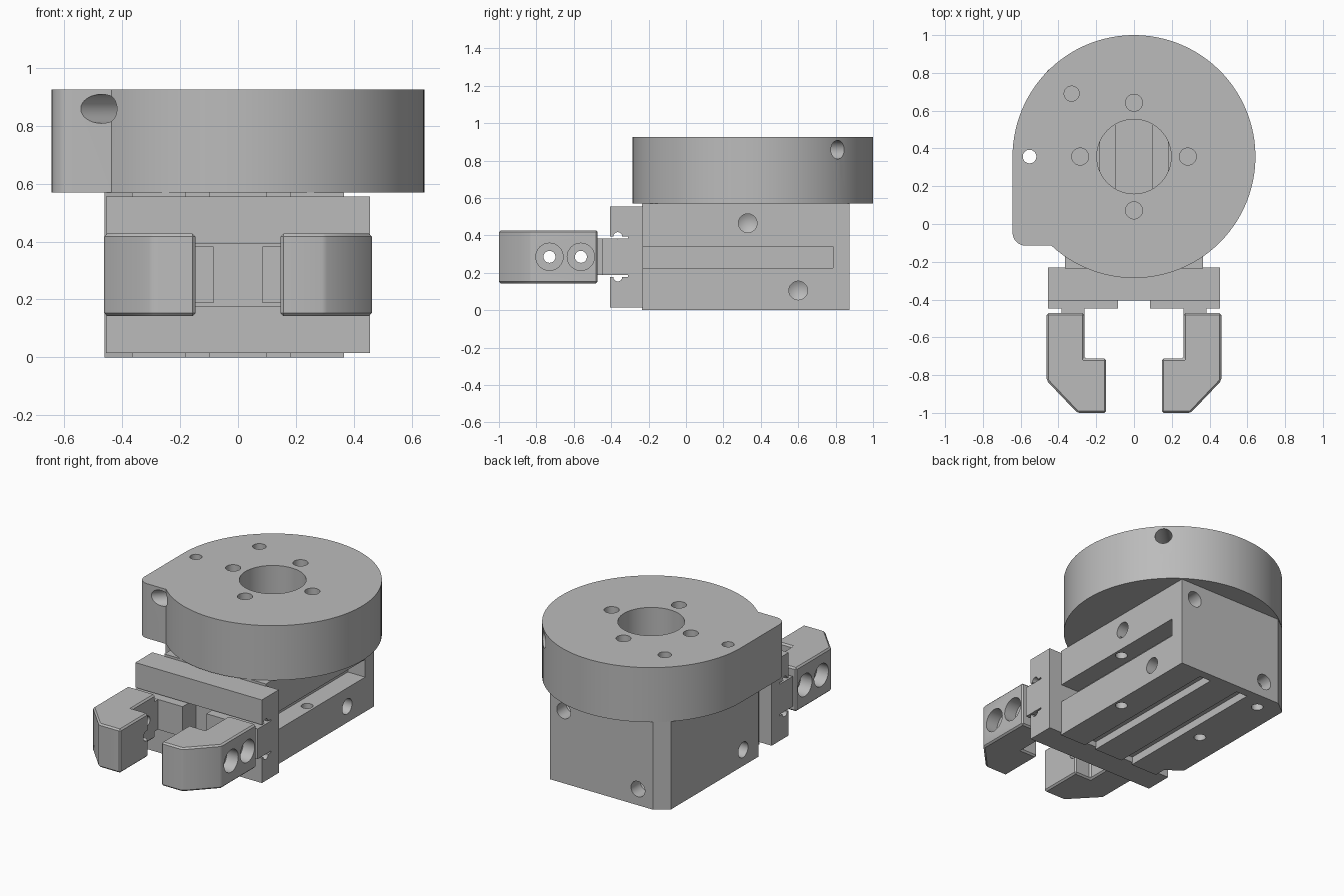
import bpy, bmesh
from math import sin, cos, atan2, pi, radians
from mathutils import Vector

if "Cube" in bpy.data.objects:
    bpy.data.objects.remove(bpy.data.objects["Cube"])

metal = bpy.data.materials.new("machined grey")
metal.use_nodes = True
GREY = (0.5, 0.5, 0.5, 1)
metal.diffuse_color = GREY
metal.node_tree.nodes["Principled BSDF"].inputs["Base Color"].default_value = GREY


def finish(name, bm):
    bmesh.ops.recalc_face_normals(bm, faces=bm.faces)
    me = bpy.data.meshes.new(name)
    bm.to_mesh(me)
    bm.free()
    me.materials.append(metal)
    ob = bpy.data.objects.new(name, me)
    bpy.context.collection.objects.link(ob)
    return ob


def prism(name, outline, z0, z1):
    """Extrude an XY outline between two heights."""
    bm = bmesh.new()
    face = bm.faces.new([bm.verts.new((x, y, z0)) for x, y in outline])
    ext = bmesh.ops.extrude_face_region(bm, geom=[face])
    verts = [v for v in ext["geom"] if isinstance(v, bmesh.types.BMVert)]
    bmesh.ops.translate(bm, verts=verts, vec=(0, 0, z1 - z0))
    return finish(name, bm)


def box(name, x, y, z):
    return prism(name, [(x[0], y[0]), (x[1], y[0]), (x[1], y[1]), (x[0], y[1])], *z)


def rod(start, direction, length, r, cone=0.0, segs=32):
    """Drill-shaped cutter, with an optional conical tip."""
    bm = bmesh.new()
    bmesh.ops.create_cone(bm, cap_ends=True, segments=segs, radius1=r, radius2=r, depth=length)
    bmesh.ops.translate(bm, verts=bm.verts, vec=(0, 0, length / 2))
    if cone:
        cap = max(bm.faces, key=lambda f: f.calc_center_median().z)
        tip = bmesh.ops.poke(bm, faces=[cap])["verts"]
        tip[0].co.z += cone
    rot = Vector((0, 0, 1)).rotation_difference(Vector(direction)).to_matrix()
    bmesh.ops.rotate(bm, verts=bm.verts, matrix=rot)
    bmesh.ops.translate(bm, verts=bm.verts, vec=start)
    return finish("cutter", bm)


def activate(ob):
    bpy.ops.object.select_all(action='DESELECT')
    ob.select_set(True)
    bpy.context.view_layer.objects.active = ob


def combine(ob, others, operation='DIFFERENCE'):
    for other in others:
        mod = ob.modifiers.new("bool", 'BOOLEAN')
        mod.operation, mod.solver, mod.object = operation, 'EXACT', other
        activate(ob)
        bpy.ops.object.modifier_apply(modifier=mod.name)
        bpy.data.objects.remove(other)


def smooth(ob):
    activate(ob)
    bpy.ops.object.shade_smooth_by_angle(angle=radians(30))


# Flange: a disc with a square lug on one corner
CY, R, LUG_Y, ROUND = 0.357, 0.643, -0.115, 0.07
a0 = atan2(LUG_Y - CY, -(R**2 - (LUG_Y - CY)**2) ** 0.5)
outline = []
for i in range(97):
    a = a0 + (pi - a0) * i / 96
    outline.append((R * cos(a), CY + R * sin(a)))
for i in range(9):
    a = pi + pi / 2 * i / 8
    outline.append((-R + ROUND + ROUND * cos(a), LUG_Y + ROUND + ROUND * sin(a)))
flange = prism("mounting_flange", outline, 0.57, 0.925)
cuts = [rod((0, CY, 0.5), (0, 0, 1), 0.6, 0.197, segs=64)]
for dx, dy in ((1, 0), (-1, 0), (0, 1), (0, -1)):
    cuts.append(rod((dx * 0.285, CY + dy * 0.285, 0.68), (0, 0, 1), 0.4, 0.045))
cuts.append(rod((-0.33, 0.69, 0.68), (0, 0, 1), 0.4, 0.04))
cuts.append(rod((-0.553, CY, 0.5), (0, 0, 1), 0.6, 0.036))
# Radial ports in the flange rim
for s, reach in ((1, 0.55), (-1, 0.8)):
    cuts.append(rod((s * reach, CY + s * reach, 0.858), (-s, -s, 0), (reach - 0.28) * 1.414, 0.05))
combine(flange, cuts)
smooth(flange)

# Main body with a chamfered bulge on its right side
body = prism("main_body", [(0.365, -0.235), (0.365, 0.875), (-0.375, 0.875), (-0.46, 0.81),
                           (-0.46, -0.09), (-0.365, -0.16), (-0.365, -0.235)], 0, 0.57)
cuts = [box("cutter", (0.24, 0.5), (-0.3, 0.785), (0.225, 0.34))]
for s in (1, -1):
    x = sorted((s * 0.1, s * 0.18))
    cuts.append(box("cutter", x, (-0.3, 0.82), (-0.1, 0.05)))
    cuts.append(box("cutter", x, (-0.3, 0.82), (0.53, 0.7)))
# Drilled ports on the sides, back and underside
for y, z in ((0.33, 0.465), (0.6, 0.105)):
    cuts.append(rod((0.5, y, z), (-1, 0, 0), 0.22, 0.05, 0.03))
cuts.append(rod((-0.6, 0.07, 0.105), (1, 0, 0), 0.22, 0.05, 0.03))
for x, z in ((0.267, 0.47), (-0.267, 0.105)):
    cuts.append(rod((x, 1, z), (0, -1, 0), 0.22, 0.05, 0.03))
cuts.append(rod((0.315, 0.26, -0.1), (0, 0, 1), 0.55, 0.035))
for x, y in ((-0.28, 0.27), (-0.31, 0.76)):
    cuts.append(rod((x, y, -0.1), (0, 0, 1), 0.25, 0.035, 0.02))
combine(body, cuts)
smooth(body)

# Cross rail with the sliding channel and ball tracks
rail = box("cross_rail", (-0.455, 0.455), (-0.405, -0.23), (0.015, 0.555))
MID = 0.285
cuts = [box("cutter", (-1, 1), (-0.6, -0.31), (MID - 0.108, MID + 0.108))]
for s in (1, -1):
    cuts.append(rod((-1, -0.365, MID + s * 0.108), (1, 0, 0), 2, 0.024, segs=16))
combine(rail, cuts)
smooth(rail)

# Sliding carriages and gripping jaws, mirrored
for s, side in ((1, "left"), (-1, "right")):
    def span(a, b):
        return sorted((s * a, s * b))

    slide = box(side + "_carriage", span(0.085, 0.455), (-0.447, -0.305), (MID - 0.098, MID + 0.098))
    combine(slide, [box("neck", span(0.262, 0.385), (-0.49, -0.4), (MID - 0.097, MID + 0.097))], 'UNION')
    combine(slide, [rod((s * 0.3, -0.365, MID + t * 0.108), (s, 0, 0), 0.3, 0.012, segs=12)
                    for t in (1, -1)])
    smooth(slide)

    shape = [(0.262, -0.472), (0.462, -0.472), (0.462, -0.83), (0.3, -1),
             (0.147, -1), (0.147, -0.712), (0.262, -0.712)]
    jaw = prism(side + "_jaw", [(s * x, y) for x, y in shape], 0.143, 0.427)
    bev = jaw.modifiers.new("edge", 'BEVEL')
    bev.width, bev.segments = 0.01, 1
    activate(jaw)
    bpy.ops.object.modifier_apply(modifier="edge")
    # Counterbored screw holes
    cuts = []
    for y in (-0.73, -0.562):
        cuts.append(rod((s * 0.6, y, MID), (-s, 0, 0), 0.22, 0.073))
        cuts.append(rod((s * 0.6, y, MID), (-s, 0, 0), 0.7, 0.032))
    combine(jaw, cuts)
    smooth(jaw)
